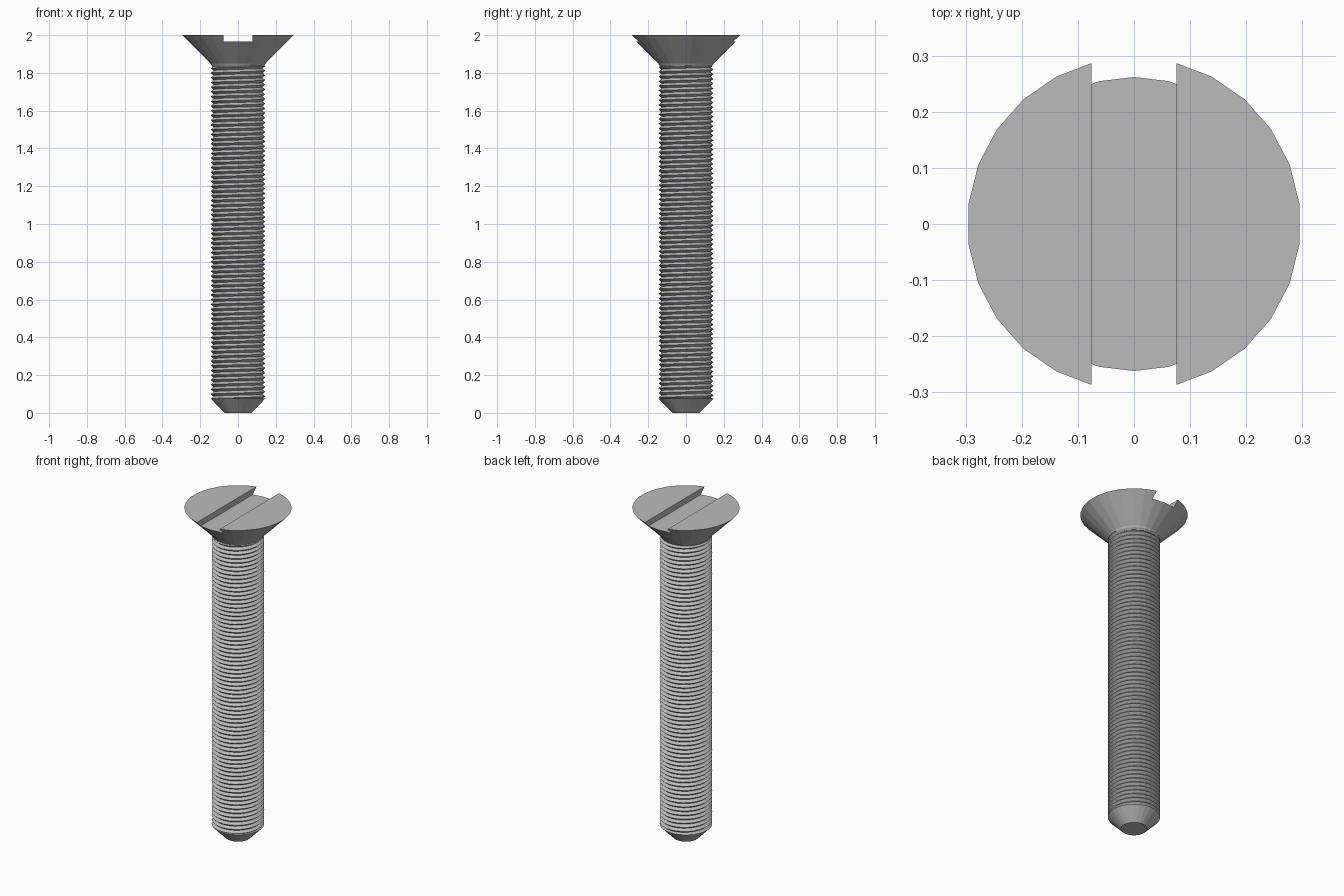
import bpy, bmesh, math

cube = bpy.data.objects.get("Cube")
if cube:
    bpy.data.objects.remove(cube, do_unlink=True)

SIDES = 26
CREST, ROOT, PITCH = 0.145, 0.13, 0.025
LOW, HIGH = 0.075, 1.84

steel = bpy.data.materials.new("grey steel")
steel.use_nodes = True
colour = (0.5, 0.5, 0.5, 1)
steel.diffuse_color = colour
steel.node_tree.nodes["Principled BSDF"].inputs["Base Color"].default_value = colour


def add_object(name, bm):
    bmesh.ops.recalc_face_normals(bm, faces=bm.faces)
    mesh = bpy.data.meshes.new(name)
    bm.to_mesh(mesh)
    bm.free()
    mesh.materials.append(steel)
    obj = bpy.data.objects.new(name, mesh)
    bpy.context.collection.objects.link(obj)
    return obj


def polar(radius, step, z):
    a = 2 * math.pi * (step + 0.5) / SIDES
    return radius * math.cos(a), radius * math.sin(a), z


def turned(name, profile):
    """Closed faceted solid from (radius, height) pairs, bottom to top."""
    bm = bmesh.new()
    rings = [[bm.verts.new(polar(r, i, z)) for i in range(SIDES)] for r, z in profile]
    for a, b in zip(rings, rings[1:]):
        for i in range(SIDES):
            j = (i + 1) % SIDES
            bm.faces.new((a[i], a[j], b[j], b[i]))
    bm.faces.new(rings[0][::-1])
    bm.faces.new(rings[-1])
    return add_object(name, bm)


# Countersunk head and chamfered tip
head = turned("countersunk_head", [(0.135, 1.83), (0.147, 1.85), (0.297, 2.0)])
turned("chamfered_tip", [(0.072, 0), (CREST, LOW)])

# Driver slot cut across the head
bm = bmesh.new()
bmesh.ops.create_cube(bm, size=1)
bmesh.ops.scale(bm, vec=(0.152, 1, 0.2), verts=bm.verts)
bmesh.ops.translate(bm, vec=(0, 0, 2.065), verts=bm.verts)
cutter = add_object("slot_cutter", bm)
cutter.hide_render = True
cut = head.modifiers.new("slot", 'BOOLEAN')
cut.operation = 'DIFFERENCE'
cut.solver = 'EXACT'
cut.object = cutter
bpy.context.view_layer.objects.active = head
bpy.ops.object.modifier_apply(modifier=cut.name)
bpy.data.objects.remove(cutter, do_unlink=True)

# Helical V thread, trimmed flat at both ends
bm = bmesh.new()
turns = math.ceil((HIGH - LOW) / PITCH) + 2
roots, crests = [], []
for i in range(turns * SIDES + 1):
    z = LOW - PITCH + PITCH * i / SIDES
    for line, radius, height in ((roots, ROOT, z), (crests, CREST, z + PITCH / 2)):
        line.append(bm.verts.new(polar(radius, i, min(max(height, LOW), HIGH))))
for i in range(len(roots) - SIDES - 1):
    j = i + SIDES
    bm.faces.new((roots[i], roots[i + 1], crests[i + 1], crests[i]))
    bm.faces.new((crests[i], crests[i + 1], roots[j + 1], roots[j]))
bmesh.ops.remove_doubles(bm, verts=bm.verts, dist=0.00001)
bmesh.ops.dissolve_degenerate(bm, edges=bm.edges, dist=0.00001)
add_object("threaded_shank", bm)
